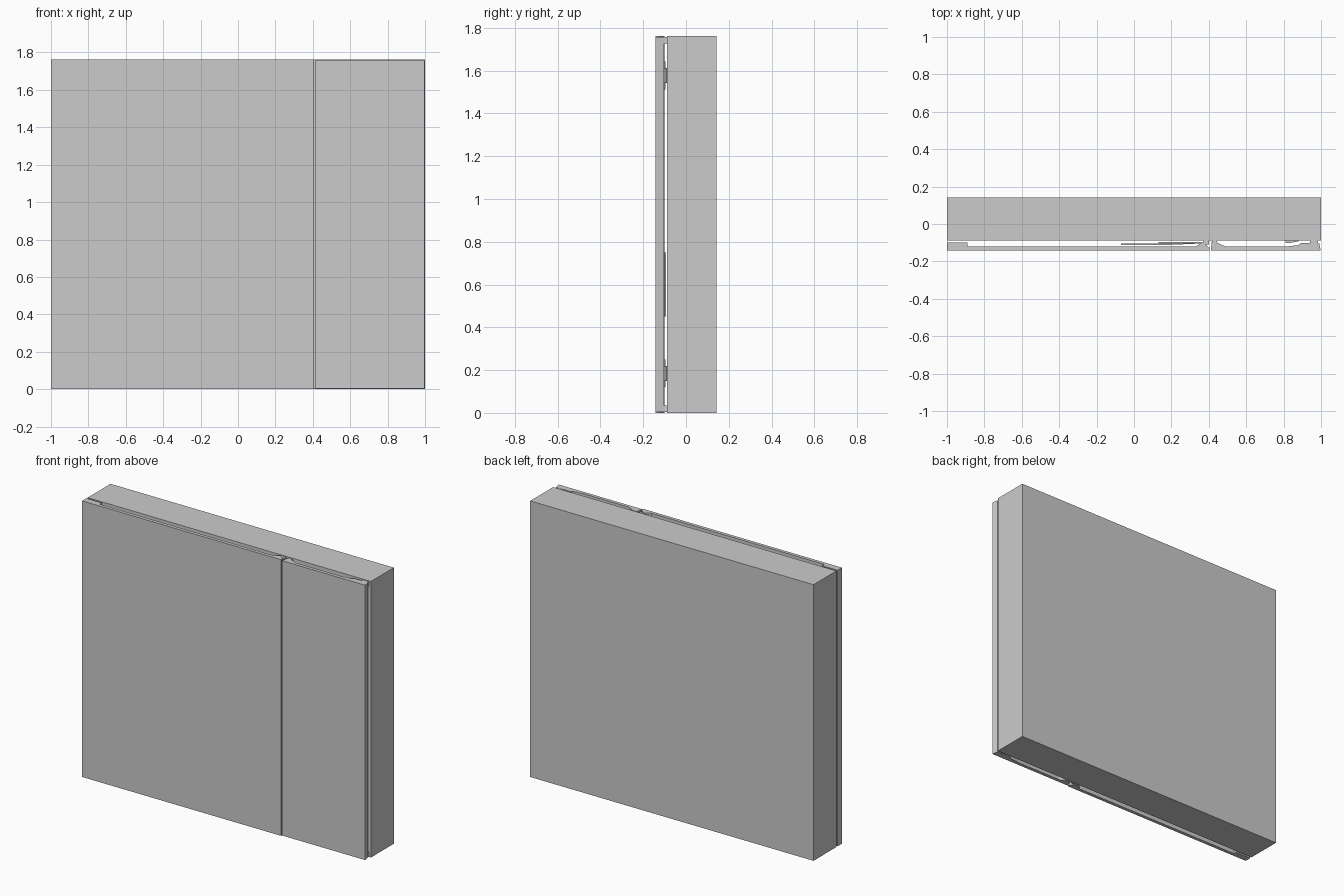
import bpy, bmesh

if "Cube" in bpy.data.objects:
    bpy.data.objects.remove(bpy.data.objects["Cube"])

H = 1.762      # overall height
F = -0.1425    # front plane
B = -0.088     # front face of the main body


def extrude(name, pts, z0, z1):
    """Extrude a plan (x, y) outline between two heights."""
    bm = bmesh.new()
    face = bm.faces.new([bm.verts.new((x, y, z0)) for x, y in pts])
    new = bmesh.ops.extrude_face_region(bm, geom=[face])["geom"]
    verts = [g for g in new if isinstance(g, bmesh.types.BMVert)]
    bmesh.ops.translate(bm, verts=verts, vec=(0, 0, z1 - z0))
    bmesh.ops.recalc_face_normals(bm, faces=bm.faces)
    me = bpy.data.meshes.new(name)
    bm.to_mesh(me)
    bm.free()
    ob = bpy.data.objects.new(name, me)
    bpy.context.collection.objects.link(ob)
    return ob


def box(name, x0, x1, y0, y1, z0, z1):
    return extrude(name, [(x0, y0), (x1, y0), (x1, y1), (x0, y1)], z0, z1)


# Main body
box("body", -1, 1, B, -F, 0, H)

# Wide front panel: thin skin with raised edges
extrude("wide_panel", [
    (-1, F), (0.404, F), (0.404, -0.128), (0.37, -0.10), (0.36, -0.10),
    (0.33, -0.121), (-0.89, -0.121), (-0.89, -0.10), (-1, -0.10)], 0, H)

# Narrow front panel with sloped inner edges
extrude("narrow_panel", [
    (0.411, F), (0.998, F), (0.99, -0.102), (0.89, -0.102), (0.88, -0.113),
    (0.81, -0.121), (0.49, -0.121), (0.445, -0.10), (0.415, -0.10)],
    0.004, H - 0.004)

# Hinge arms and catches, repeated near the top and bottom
for label, z in (("lower", 0.185), ("upper", 1.577)):
    extrude(label + "_hinge_arm", [
        (-0.07, -0.111), (0.20, -0.111), (0.36, -0.104), (0.36, -0.096),
        (0.20, -0.103), (-0.07, -0.103)], z - 0.02, z + 0.02)
    box(label + "_hinge_plate", 0.13, 0.36, -0.104, -0.097, z - 0.065, z + 0.065)
    extrude(label + "_catch", [
        (0.81, B), (0.81, -0.102), (0.83, -0.102), (0.88, -0.092), (0.88, B)],
        z - 0.035, z + 0.035)

# Central latch behind the narrow panel
box("latch_plate", 0.415, 0.44, -0.101, -0.094, 0.45, 0.75)

# Spacers at the corners between panel and body
for label, z in (("lower", 0.005), ("upper", H - 0.035)):
    box(label + "_outer_spacer", 0.94, 0.985, -0.103, B, z, z + 0.03)
    box(label + "_inner_spacer", 0.418, 0.445, -0.101, B, z, z + 0.03)
    box(label + "_joint_spacer", 0.37, 0.40, -0.11, B, z, z + 0.03)
